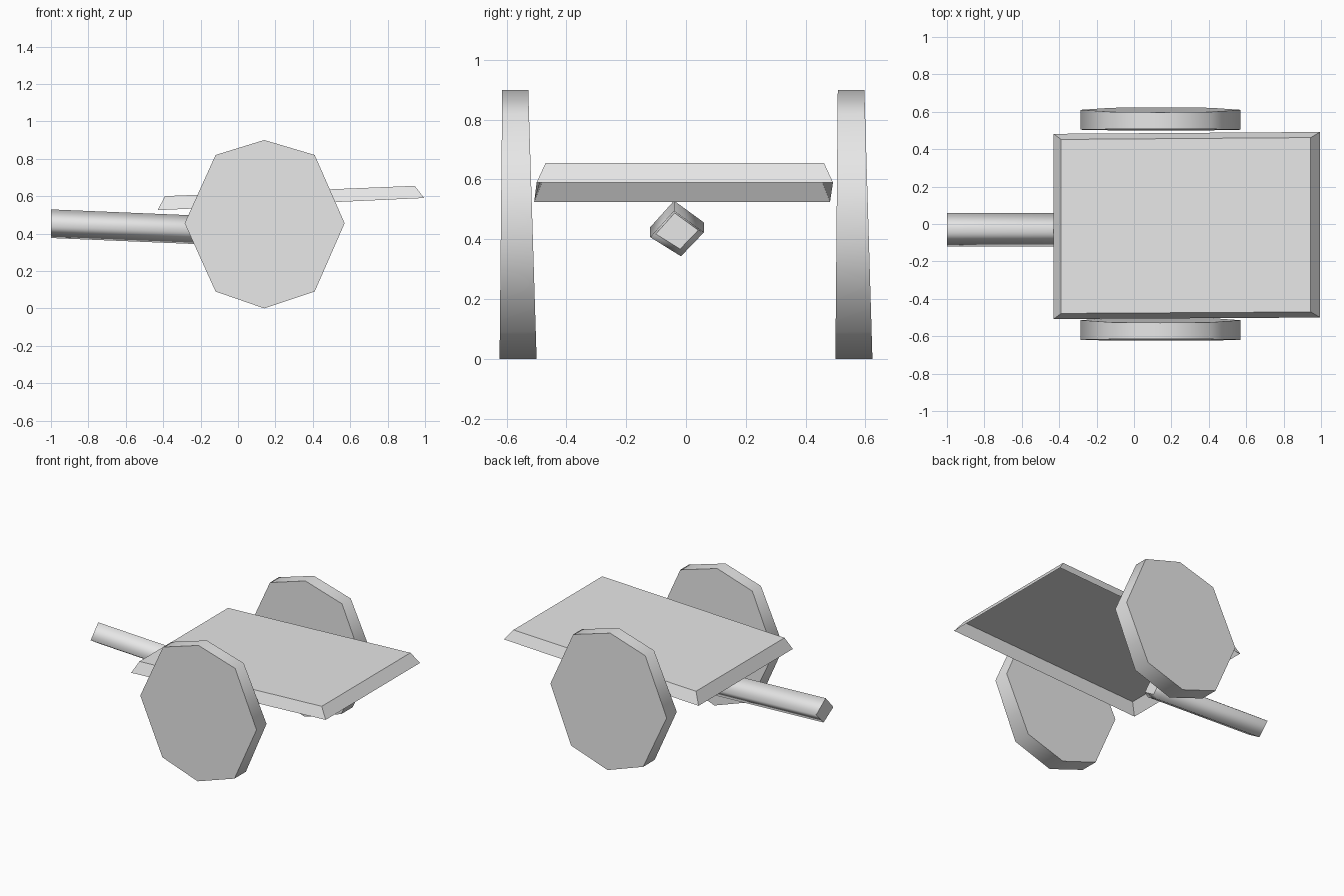
import bpy
import bmesh

cube = bpy.data.objects.get("Cube")
if cube:
    bpy.data.objects.remove(cube, do_unlink=True)

GREY = (0.8, 0.8, 0.8, 1)
grey = bpy.data.materials.new("plain grey")
grey.use_nodes = True
grey.diffuse_color = GREY
grey.node_tree.nodes["Principled BSDF"].inputs["Base Color"].default_value = GREY


def loft(name, rings, start_cap=True, end_cap=True, smooth=False):
    """Bridge equal-sized rings of points; caps stay flat."""
    bm = bmesh.new()
    loops = [[bm.verts.new(p) for p in ring] for ring in rings]
    for a, b in zip(loops, loops[1:]):
        for i in range(len(a)):
            j = (i + 1) % len(a)
            bm.faces.new((a[i], a[j], b[j], b[i])).smooth = smooth
    if start_cap:
        bm.faces.new(loops[0][::-1])
    if end_cap:
        bm.faces.new(loops[-1])
    bmesh.ops.recalc_face_normals(bm, faces=bm.faces)
    mesh = bpy.data.meshes.new(name)
    bm.to_mesh(mesh)
    bm.free()
    mesh.materials.append(grey)
    obj = bpy.data.objects.new(name, mesh)
    bpy.context.collection.objects.link(obj)
    return obj


# Eight-sided wheels, thinner towards the top
outline = [(0.14, 0.0), (0.41, 0.09), (0.57, 0.455), (0.41, 0.82),
           (0.14, 0.9), (-0.12, 0.82), (-0.285, 0.455), (-0.12, 0.09)]


def wheel(name, inner, outer):
    def side(bottom, top):
        return [(x, bottom + (top - bottom) * z / 0.9, z) for x, z in outline]
    loft(name, [side(*inner), side(*outer)], smooth=True)


wheel("front_wheel", (-0.5, -0.528), (-0.624, -0.615))
wheel("back_wheel", (0.5, 0.508), (0.624, 0.597))

# Sloping bed: a flared tray, open underneath
bed_bottom = [(-0.43, -0.508, 0.525), (0.995, -0.5, 0.59),
              (0.995, 0.492, 0.59), (-0.43, 0.482, 0.525)]
bed_top = [(-0.39, -0.478, 0.6), (0.945, -0.47, 0.655),
           (0.945, 0.462, 0.655), (-0.39, 0.452, 0.6)]
loft("cart_bed", [bed_bottom, bed_top], start_cap=False)

# Diamond-section pull shaft with a tapered inner end
section = [(-0.01, 0.076), (0.09, 0.003), (0.013, -0.077), (-0.09, -0.013)]


def shaft_ring(x, z, scale):
    return [(x, -0.03 + y * scale, z + dz * scale) for y, dz in section]


loft("pull_shaft", [shaft_ring(-1, 0.453, 1), shaft_ring(-0.21, 0.42, 1),
                    shaft_ring(-0.17, 0.428, 0.79)], smooth=True)
